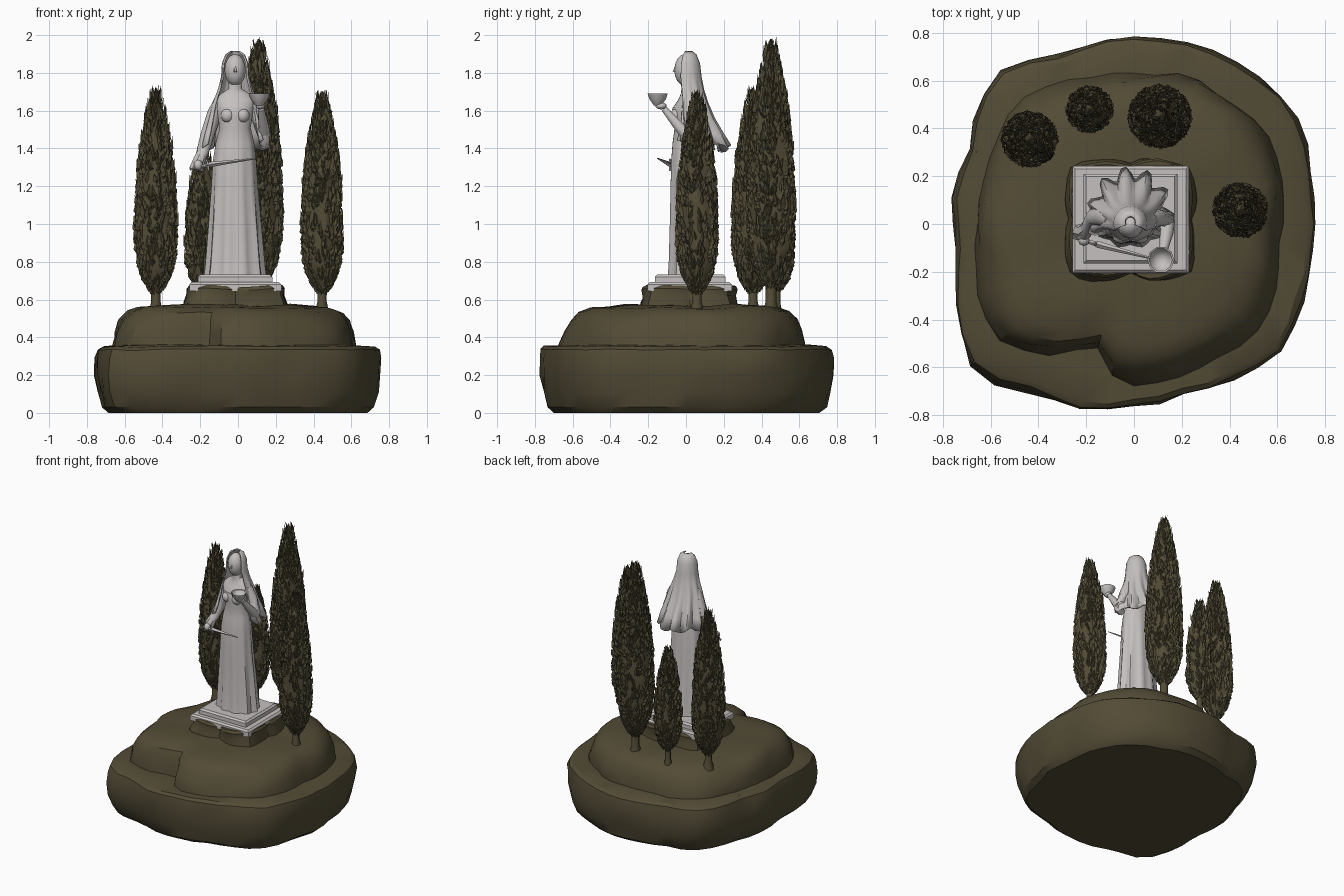
import bpy, bmesh, math, random
from mathutils import Vector, noise

if "Cube" in bpy.data.objects:
    bpy.data.objects.remove(bpy.data.objects["Cube"])

random.seed(4)


def material(name, rgb):
    m = bpy.data.materials.new(name)
    m.diffuse_color = (*rgb, 1)
    m.use_nodes = True
    m.node_tree.nodes["Principled BSDF"].inputs["Base Color"].default_value = m.diffuse_color
    return m


OLIVE = material("olive_stone", (0.085, 0.070, 0.036))
MARBLE = material("pale_marble", (0.56, 0.53, 0.52))


def finish(name, bm, mat, angle=40, normals=True):
    if normals:
        bmesh.ops.recalc_face_normals(bm, faces=bm.faces)
    me = bpy.data.meshes.new(name)
    bm.to_mesh(me)
    bm.free()
    me.materials.append(mat)
    for p in me.polygons:
        p.use_smooth = True
    me.set_sharp_from_angle(angle=math.radians(angle))
    ob = bpy.data.objects.new(name, me)
    bpy.context.collection.objects.link(ob)
    return ob


def skin(bm, rings, closed=True, caps=True):
    rows = [[bm.verts.new(p) for p in r] for r in rings]
    n = len(rows[0])
    for a, b in zip(rows, rows[1:]):
        for i in range(n if closed else n - 1):
            j = (i + 1) % n
            bm.faces.new((a[i], a[j], b[j], b[i]))
    if caps:
        bm.faces.new(rows[0][::-1])
        bm.faces.new(rows[-1])


def loft(name, rings, mat, angle=40, closed=True, caps=True):
    bm = bmesh.new()
    skin(bm, rings, closed, caps)
    return finish(name, bm, mat, angle)


def ellipse(cx, cy, z, rx, ry, n=16, folds=0, depth=0, a0=0, a1=360):
    full = a1 - a0 == 360
    out = []
    for i in range(n):
        a = math.radians(a0 + (a1 - a0) * i / (n if full else n - 1))
        k = 1 + depth * math.cos(folds * a)
        out.append(Vector((cx + rx * k * math.cos(a), cy + ry * k * math.sin(a), z)))
    return out


def lerp_table(t, table):
    for (t0, v0), (t1, v1) in zip(table, table[1:]):
        if t <= t1:
            return v0 + (v1 - v0) * (t - t0) / (t1 - t0)
    return table[-1][1]


def tube(name, pts, radii, mat, n=8):
    pts = [Vector(p) for p in pts]
    rings = []
    for i, p in enumerate(pts):
        d = pts[min(i + 1, len(pts) - 1)] - pts[max(i - 1, 0)]
        q = d.to_track_quat('Z', 'Y')
        rings.append([p + q @ v for v in ellipse(0, 0, 0, radii[i], radii[i], n)])
    return loft(name, rings, mat, 50)


def ball(name, c, s, mat, seg=12):
    rings = []
    for k in range(9):
        a = math.pi * (0.03 + 0.94 * k / 8)
        rings.append(ellipse(c[0], c[1], c[2] - s[2] * math.cos(a),
                             s[0] * math.sin(a), s[1] * math.sin(a), seg))
    return loft(name, rings, mat, 60)


def rock(name, outline, profile, amp, zamp, n=44):
    """Weathered rock: outline seen from above, profile of (scale, height)."""
    polar = sorted((math.atan2(y, x), math.hypot(x, y)) for x, y in outline)
    polar = ([(polar[-1][0] - math.tau, polar[-1][1])] + polar
             + [(polar[0][0] + math.tau, polar[0][1])])
    rings = []
    for s, z in profile:
        ring = []
        for i in range(n):
            a = -math.pi + math.tau * i / n
            r = lerp_table(a, polar) * s
            p = Vector((r * math.cos(a), r * math.sin(a), z))
            w = noise.noise(p * 4.5) + 0.6 * noise.noise(p * 10)
            r += amp * w * min(1, s * 1.3)
            dz = zamp * noise.noise(p * 5 + Vector((7, 3, 1))) if z > 0.04 else 0
            ring.append(Vector((r * math.cos(a), r * math.sin(a), z + dz)))
        rings.append(ring)
    return loft(name, rings, OLIVE, 32)


# Rock base in two tiers, with a small mound under the plinth
rock("lower_rock",
     [(-.06, .78), (-.31, .70), (-.54, .66), (-.70, .315), (-.735, -.17), (-.66, -.65),
      (-.44, -.70), (-.08, -.775), (.235, -.70), (.63, -.525), (.72, -.25), (.735, .15),
      (.655, .5), (.39, .70)],
     [(.90, 0), (.945, .03), (.975, .11), (1, .2), (1, .29), (.985, .335), (.955, .352),
      (.8, .36), (.3, .36)], .024, .008)
rock("upper_rock",
     [(-.06, .63), (-.45, .52), (-.63, .2), (-.66, -.2), (-.56, -.5), (-.3, -.56),
      (-.18, -.50), (-.05, -.66), (.25, -.61), (.5, -.45), (.61, -.1), (.61, .2),
      (.5, .46), (.2, .61)],
     [(1, .30), (1, .36), (.97, .43), (.93, .49), (.86, .535), (.76, .56), (.55, .568),
      (.3, .57), (.05, .575)], .030, .016)
mound = rock("mound_rock",
             [(-.235, -.215), (0, -.22), (.235, -.215), (.24, 0), (.235, .215),
              (0, .22), (-.235, .215), (-.24, 0)],
             [(1.04, .52), (1.03, .58), (.98, .62), (1.0, .655), (.96, .672), (.5, .672)],
             .022, .012)
mound.location = (-.013, .02, 0)


# Stepped marble plinth
def slab(name, x0, x1, y0, y1, z0, z1, bev):
    bm = bmesh.new()
    box = lambda i, z: [(x0 + i, y0 + i, z), (x1 - i, y0 + i, z),
                        (x1 - i, y1 - i, z), (x0 + i, y1 - i, z)]
    skin(bm, [box(0, z0), box(0, z1 - bev), box(bev, z1)])
    return finish(name, bm, MARBLE, 25)


slab("plinth_lower", -.258, .23, -.205, .243, .645, .692, .012)
slab("plinth_upper", -.212, .182, -.165, .21, .685, .732, .012)

# Long dress with folds, narrowing to waist, then bust, shoulders and neck
body = [(.725, -.015, .02, .155, .115, .07), (.78, -.015, .02, .148, .11, .07),
        (1.0, -.016, .015, .132, .10, .06), (1.2, -.018, .01, .118, .092, .045),
        (1.33, -.018, .008, .112, .088, .03), (1.43, -.016, .008, .10, .08, .015),
        (1.51, -.015, .008, .082, .068, 0), (1.57, -.015, -.002, .092, .074, 0),
        (1.615, -.015, 0, .098, .07, 0), (1.66, -.015, .012, .105, .052, 0),
        (1.69, -.015, .015, .075, .042, 0), (1.715, -.015, .012, .036, .036, 0),
        (1.78, -.015, .004, .032, .034, 0)]
loft("dress_body", [ellipse(x, y, z, rx, ry, 40, 10, d) for z, x, y, rx, ry, d in body],
     MARBLE, 45)
for side in (-1, 1):
    ball("bust", (-.015 + side * .04, -.05, 1.575), (.036, .032, .038), MARBLE)
# Raised neckline band
loft("neckline", [ellipse(-.015, 0, 1.605, .1, .0735, 24),
                  ellipse(-.015, .001, 1.618, .1, .0725, 24)], MARBLE)

# Head, nose and veil
ball("head", (-.015, -.003, 1.815), (.056, .059, .085), MARBLE)
tube("nose", [(-.015, -.054, 1.835), (-.015, -.064, 1.805)], [.005, .009], MARBLE, 6)
veil = [(1.912, .006, .022, .025, 0), (1.895, .006, .048, .046, 0), (1.85, .004, .066, .066, 0),
        (1.78, .004, .070, .074, 0), (1.71, .012, .088, .078, .03), (1.64, .02, .112, .09, .06),
        (1.56, .025, .128, .115, .09), (1.48, .03, .145, .15, .12), (1.395, .03, .160, .182, .15)]
rows = [ellipse(-.015, y, z, rx, ry, 41, 11, d, -25, 205) for z, y, rx, ry, d in veil]
for i, p in enumerate(rows[-1]):                   # ragged, slanting hem
    p.z += .02 * math.cos(i * .9) + .03 * abs(i - 20) / 20
v = loft("veil", rows, MARBLE, 50, closed=False, caps=False)
sol = v.modifiers.new("thickness", 'SOLIDIFY')
sol.thickness = .009
sol.offset = 0

# Lowered arm with hanging sleeve, hand and thin blade
tube("lowered_arm", [(-.09, .015, 1.655), (-.125, .025, 1.58), (-.165, .03, 1.46),
                     (-.188, -.01, 1.38), (-.215, -.055, 1.31)],
     [.036, .04, .037, .032, .022], MARBLE, 10)
tube("lowered_sleeve", [(-.185, -.005, 1.40), (-.205, -.03, 1.34), (-.222, -.035, 1.285)],
     [.024, .034, .038], MARBLE, 7)
ball("lowered_hand", (-.21, -.068, 1.312), (.024, .024, .027), MARBLE, 8)
tube("blade", [(-.255, -.052, 1.292), (-.165, -.082, 1.31), (-.15, -.086, 1.315),
               (.105, -.152, 1.348)], [.009, .009, .014, .003], MARBLE, 4)
tube("blade_guard", [(-.168, -.085, 1.345), (-.16, -.083, 1.315), (-.155, -.085, 1.28)],
     [.004, .009, .004], MARBLE, 5)

# Raised arm with sleeve, hand and offering bowl
tube("raised_upper_arm", [(.065, .015, 1.655), (.10, .025, 1.58), (.135, .02, 1.48),
                          (.138, -.002, 1.455)], [.036, .038, .036, .028], MARBLE, 10)
tube("raised_forearm", [(.138, .012, 1.465), (.136, -.04, 1.52), (.122, -.115, 1.61)],
     [.034, .028, .017], MARBLE, 10)
tube("raised_sleeve", [(.137, -.02, 1.51), (.14, .0, 1.45), (.138, .03, 1.41)],
     [.02, .032, .026], MARBLE, 7)
ball("raised_hand", (.118, -.132, 1.625), (.024, .03, .018), MARBLE, 8)
loft("bowl", [ellipse(.112, -.15, z, r, r, 10) for z, r in
              [(1.628, .022), (1.64, .03), (1.66, .045), (1.69, .056), (1.687, .049),
               (1.66, .036), (1.648, .015)]], MARBLE, 35)

# Cypress trees: trunk, tapering core and ragged overlapping leaf tufts
SHAPE = [(0, .18), (.03, .45), (.09, .76), (.18, .96), (.3, 1), (.5, .92), (.68, .74),
         (.87, .38), (.95, .17), (1, .03)]


def cypress(x, y, top, rad, base, ground):
    h = top - base
    tube("cypress_trunk", [(x, y, ground - .05), (x, y, ground + .02), (x, y, base + .1)],
         [rad * .34, rad * .2, rad * .2], OLIVE, 8)
    bm = bmesh.new()
    rings = []
    for k in range(19):
        t = k / 18
        ring = ellipse(0, 0, base + h * .985 * t, 1, 1, 14)
        for p in ring:
            r = rad * .88 * lerp_table(t, SHAPE) * (1 + random.uniform(-.07, .07))
            p.x, p.y = x + p.x * r, y + p.y * r
        rings.append(ring)
    skin(bm, rings)
    bmesh.ops.recalc_face_normals(bm, faces=bm.faces)
    count = int(6200 * rad * h)
    for i in range(count):
        t = random.random() ** 1.15 * .95
        a = random.uniform(0, math.tau)
        r = rad * lerp_table(t, SHAPE)
        out = Vector((math.cos(a), math.sin(a), 0))
        side = Vector((-out.y, out.x, 0))
        c = Vector((x, y, base + h * t)) + out * r * .84
        w = random.uniform(.010, .019) * (.5 + .5 * r / rad)
        ln = min(random.uniform(.035, .07), (top - c.z) * .95)
        lean = side * random.uniform(-.018, .018)
        up = Vector((0, 0, ln))
        bulge = random.uniform(.014, .022) * (.4 + .6 * r / rad)
        low, tip = c - up * .25, c + up + lean + out * random.uniform(.2, .95) * bulge
        mid = c + up * .2 + out * bulge
        lf, rt = c - side * w + up * .15, c + side * w + up * .15
        vs = [bm.verts.new(p) for p in (low, rt, tip, lf, mid)]
        for j in range(4):
            bm.faces.new((vs[j], vs[(j + 1) % 4], vs[4]))
    finish("cypress_foliage", bm, OLIVE, 20, normals=False)


for tree in [(-.435, .355, 1.74, .122, .63, .57), (-.185, .48, 1.43, .10, .64, .56),
             (.108, .45, 2.0, .14, .66, .57), (.445, .058, 1.72, .12, .63, .57)]:
    cypress(*tree)
